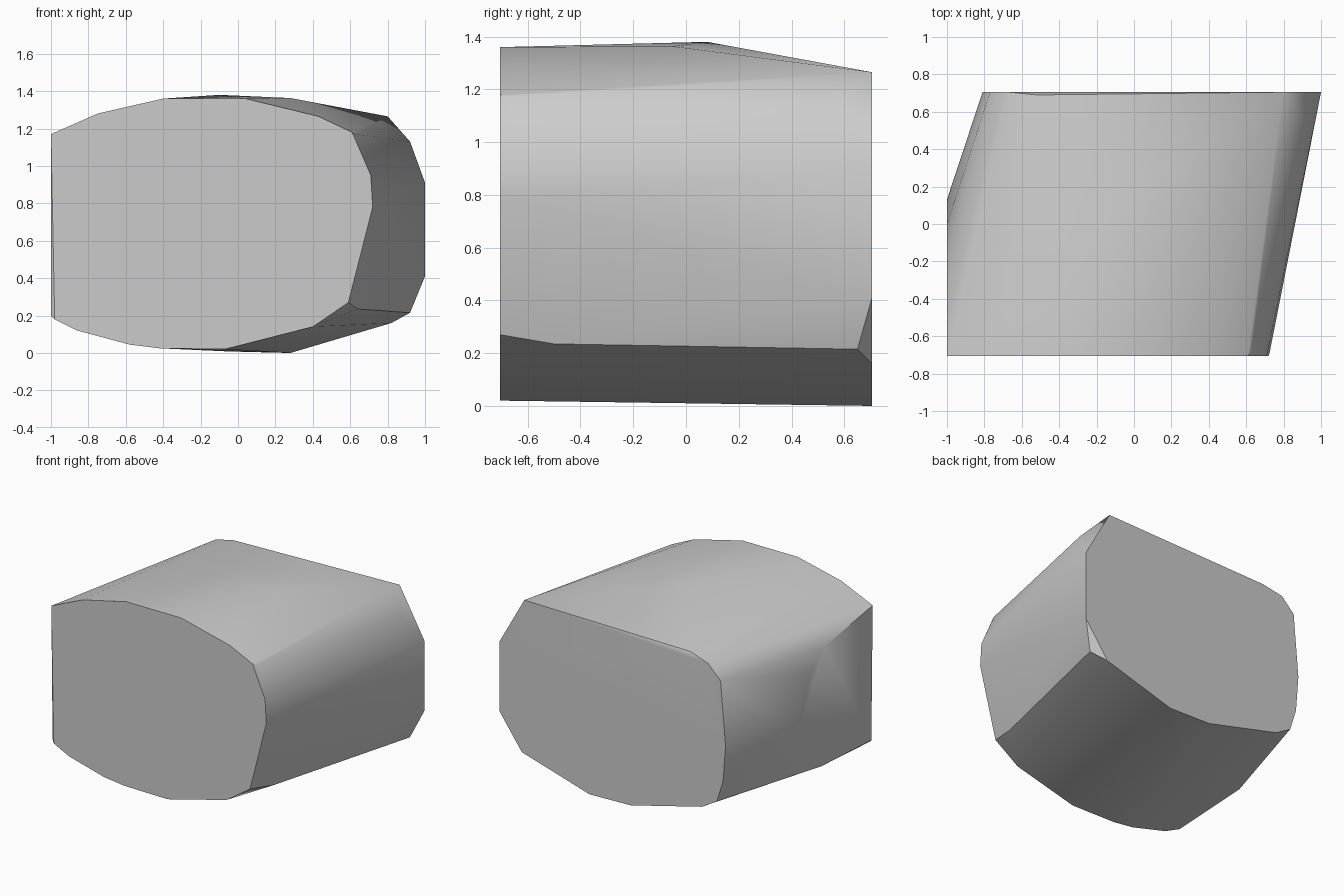
import bpy
import bmesh
import math

# Remove the default cube only
default_cube = bpy.data.objects.get("Cube")
if default_cube:
    bpy.data.objects.remove(default_cube, do_unlink=True)

HALF_DEPTH = 0.705


def make_material(name, colour):
    """Plain flat material with matching viewport and render colour."""
    material = bpy.data.materials.new(name)
    material.use_nodes = True
    material.diffuse_color = colour
    shader = material.node_tree.nodes["Principled BSDF"]
    shader.inputs["Base Color"].default_value = colour
    return material


def hull_object(name, points, material):
    """Wrap a convex skin around the points and merge its flat areas."""
    mesh = bpy.data.meshes.new(name)
    bm = bmesh.new()
    for point in points:
        bm.verts.new(point)
    result = bmesh.ops.convex_hull(bm, input=bm.verts[:])
    leftover = {v for v in result["geom_interior"] + result["geom_unused"]
                if isinstance(v, bmesh.types.BMVert)}
    bmesh.ops.delete(bm, geom=list(leftover), context="VERTS")
    bmesh.ops.dissolve_limit(bm, angle_limit=math.radians(0.5),
                             verts=bm.verts[:], edges=bm.edges[:])
    bmesh.ops.recalc_face_normals(bm, faces=bm.faces[:])
    bm.to_mesh(mesh)
    bm.free()
    mesh.materials.append(material)
    obj = bpy.data.objects.new(name, mesh)
    bpy.context.collection.objects.link(obj)
    return obj


# Flat front end outline, clockwise from the upper left (x, z)
front_outline = [
    (-1, 1.17), (-.75, 1.28), (-.4, 1.36), (.04, 1.36), (.43, 1.265),
    (.61, 1.18), (.71, .95), (.72, .78), (.59, .27), (.4, .14),
    (-.07, .02), (-.42, .025), (-.58, .045), (-.86, .12), (-.98, .18),
]

# Flat back end outline, clockwise from the upper right (x, z)
back_outline = [
    (.8, 1.265), (1, .91), (1, .41), (.82, .16), (.28, 0), (-.05, .008),
    (-.62, .15), (-.74, .22), (-.79, .38), (-.81, .64), (-.77, 1.1),
    (-.67, 1.2),
]

# Corners along the flanks, between the two ends
crown = [(-.1, .08, 1.38), (.28, -.05, 1.363), (-.52, .69, 1.24)]
right_flank = [(.63, -.67, 1.17), (.725, -.69, .78), (.92, .55, 1.13),
               (.92, .65, .215), (.64, -.5, .235)]
left_flank = [(-1, -.15, 1.08), (-1, 0, .95), (-1, .13, .6),
              (-1, -.12, .23), (-1, -.69, .2)]

points = [(x, -HALF_DEPTH, z) for x, z in front_outline]
points += [(x, HALF_DEPTH, z) for x, z in back_outline]
points += crown + right_flank + left_flank

# Stone block, softly shaded with crisp rims
stone_grey = make_material("stone grey", (.6, .6, .6, 1))
stone = hull_object("stone_block", points, stone_grey)
bpy.ops.object.select_all(action="DESELECT")
stone.select_set(True)
bpy.context.view_layer.objects.active = stone
bpy.ops.object.shade_smooth_by_angle(angle=math.radians(30))
